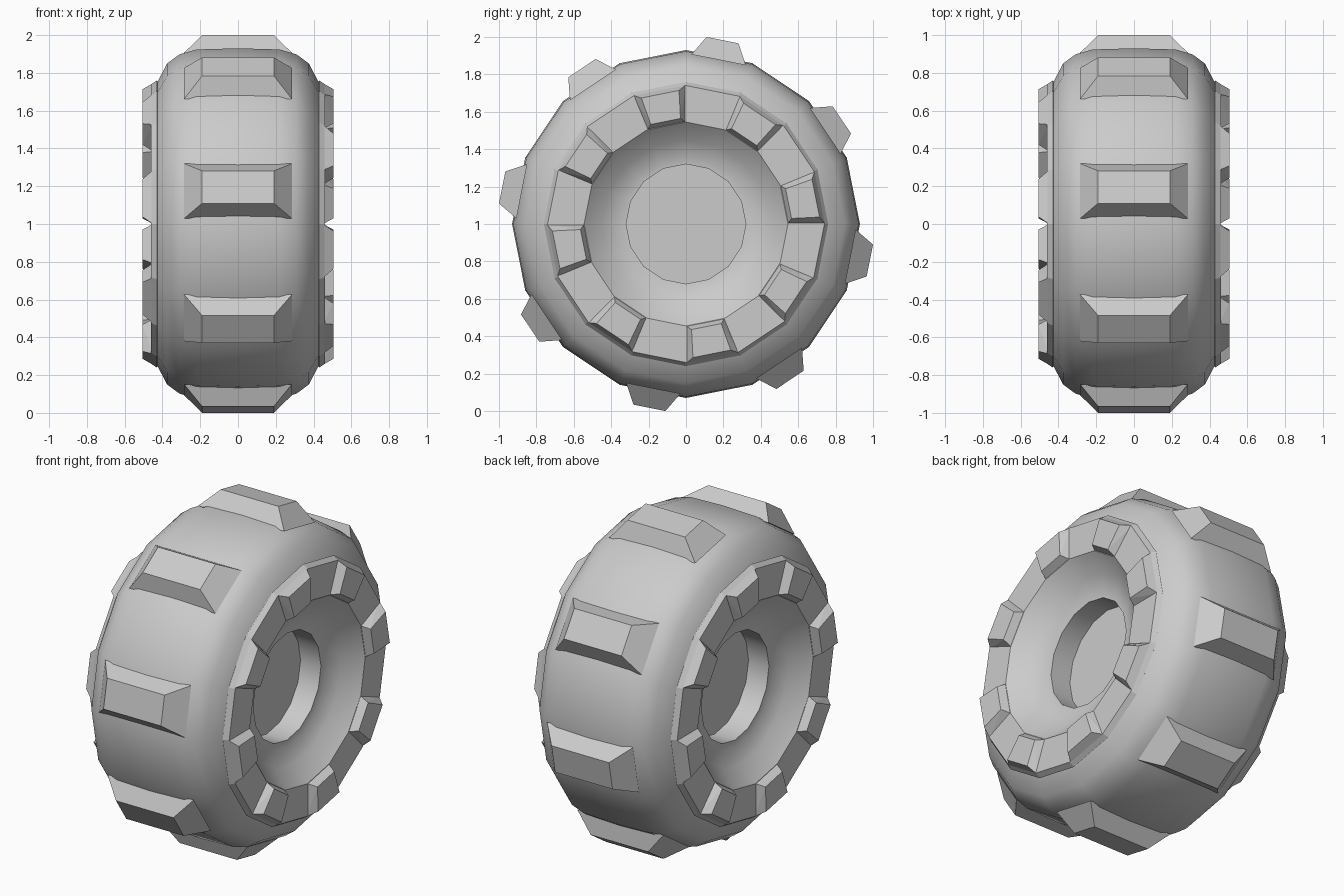
import bpy, bmesh, math
from mathutils import Matrix, Vector

if "Cube" in bpy.data.objects:
    bpy.data.objects.remove(bpy.data.objects["Cube"], do_unlink=True)

SIDES = 16
STEP = 2 * math.pi / SIDES

grey = bpy.data.materials.new("light_grey")
grey.use_nodes = True
colour = (0.6, 0.6, 0.6, 1)
grey.diffuse_color = colour
grey.node_tree.nodes["Principled BSDF"].inputs["Base Color"].default_value = colour


def on_wheel(x, r, a):
    """Point at axle position x, radius r and clockwise angle a from the top."""
    return Vector((x, r * math.sin(a), 1 + r * math.cos(a)))


def finish(name, bm, turned=False, smooth=None):
    if turned:  # the second side is the first one turned half round
        bmesh.ops.transform(bm, matrix=Matrix.Rotation(math.pi, 4, "Z"), verts=bm.verts)
    mesh = bpy.data.meshes.new(name)
    bm.to_mesh(mesh)
    bm.free()
    mesh.materials.append(grey)
    obj = bpy.data.objects.new(name, mesh)
    bpy.context.collection.objects.link(obj)
    if smooth:
        bpy.ops.object.select_all(action="DESELECT")
        obj.select_set(True)
        bpy.context.view_layer.objects.active = obj
        bpy.ops.object.shade_smooth_by_angle(angle=math.radians(smooth))


def lathe(name, profile, **options):
    bm = bmesh.new()
    rings = [[bm.verts.new(on_wheel(x, r, i * STEP)) for i in range(SIDES)]
             for x, r in profile]
    for a, b in zip(rings, rings[1:]):
        for i in range(SIDES):
            j = (i + 1) % SIDES
            bm.faces.new((a[i], a[j], b[j], b[i]))
    bmesh.ops.remove_doubles(bm, verts=bm.verts, dist=1e-5)
    finish(name, bm, **options)


def add_hull(bm, points):
    verts = [bm.verts.new(p) for p in points]
    bmesh.ops.convex_hull(bm, input=verts)


# Tyre
half = [(0.43, 0.745), (0.375, 0.85), (0.31, 0.898), (0.22, 0.924), (0, 0.93)]
lathe("tyre", half + [(-x, r) for x, r in half[-2::-1]], smooth=60)

# Tread blocks: tapered, one on every other flat of the tyre
bm = bmesh.new()
for k in range(SIDES // 2):
    spin = Matrix.Rotation(-(2 * k + 0.5) * STEP, 4, "X")
    corners = [Vector((sx * w, sy * d, h))
               for w, d, h in ((0.285, 0.148, 0.895), (0.19, 0.0875, 1.002))
               for sx in (-1, 1) for sy in (-1, 1)]
    add_hull(bm, [spin @ c + Vector((0, 0, 1)) for c in corners])
bmesh.ops.recalc_face_normals(bm, faces=bm.faces)
finish("tread_blocks", bm)

for side, turned in (("left", False), ("right", True)):
    # Dished hub with a sunken centre
    lathe(side + "_hub",
          [(0.19, 0), (0.19, 0.32), (0.325, 0.32), (0.33, 0.36), (0.37, 0.45), (0.46, 0.545)],
          turned=turned, smooth=40)

    # Flat rim ring
    lathe(side + "_rim", [(0.46, 0.545), (0.46, 0.74), (0.43, 0.76), (0.42, 0.745)],
          turned=turned)

    # Rim blocks on every other segment
    bm = bmesh.new()
    inset = math.radians(3)
    for k in range(SIDES // 2):
        start, end = (2 * k + 1) * STEP, (2 * k + 2) * STEP
        add_hull(bm, [on_wheel(x, r, a)
                      for x, r, e in ((0.45, 0.745, 0), (0.45, 0.543, 0),
                                      (0.505, 0.715, inset), (0.505, 0.565, inset))
                      for a in (start + e, end - e)])
    bmesh.ops.recalc_face_normals(bm, faces=bm.faces)
    finish(side + "_rim_blocks", bm, turned=turned)
